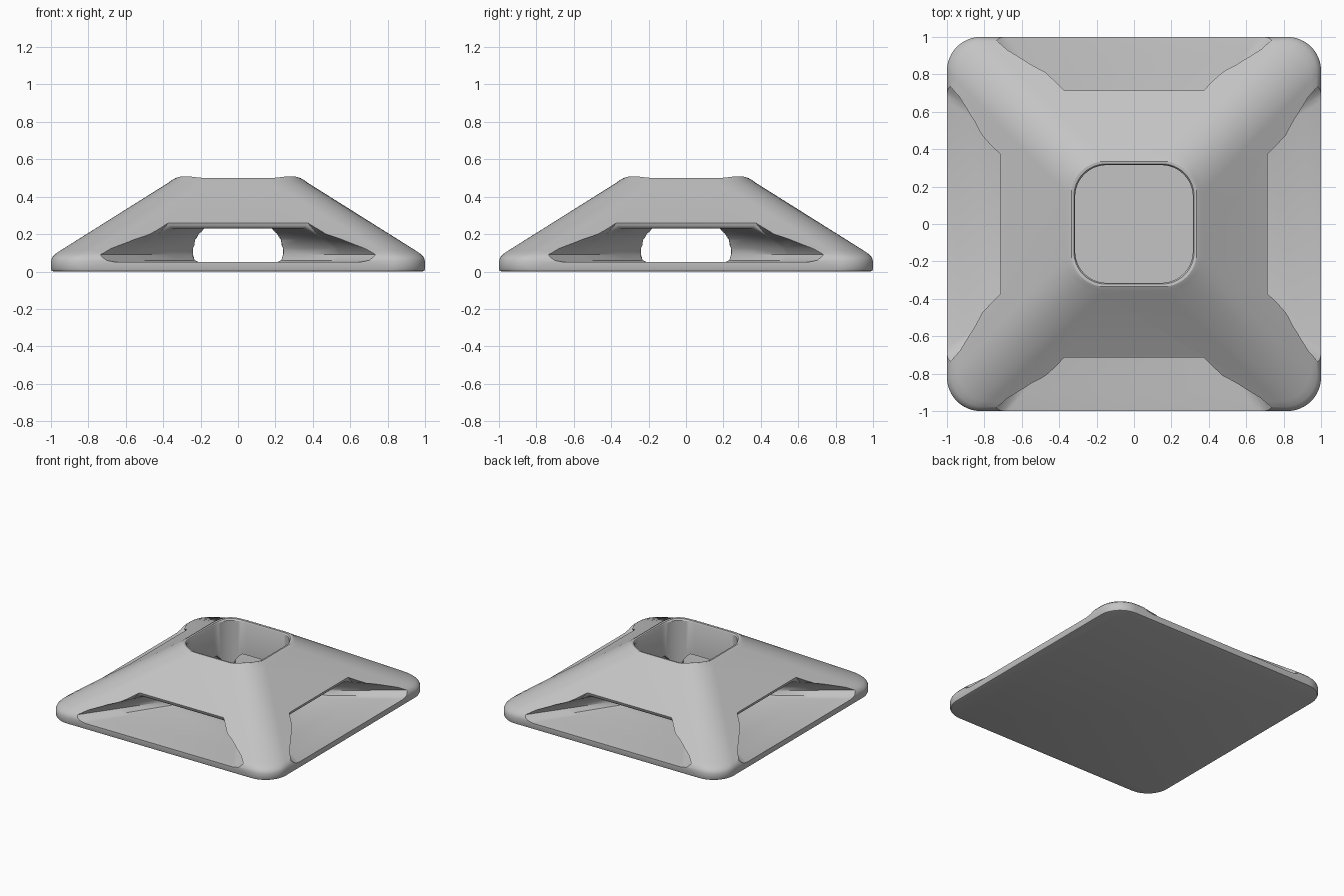
import bpy, bmesh
from math import sin, cos, pi, radians
from mathutils import Matrix

cube = bpy.data.objects.get("Cube")
if cube:
    bpy.data.objects.remove(cube, do_unlink=True)

grey = bpy.data.materials.new("plain grey")
grey.use_nodes = True
colour = (0.55, 0.55, 0.55, 1)
grey.diffuse_color = colour
grey.node_tree.nodes["Principled BSDF"].inputs["Base Color"].default_value = colour


def rounded_square(half, radius, z, dip=0.0, steps=12):
    """Points round a square with round corners; dip lowers the middle of each side."""
    points = []
    c = half - radius
    for k in range(4):
        sx, sy = [(1, 1), (-1, 1), (-1, -1), (1, -1)][k]
        for i in range(steps + 1):
            a = (k + i / steps) * pi / 2
            low = dip * abs(cos(2 * a)) ** 2
            points.append((sx * c + radius * cos(a), sy * c + radius * sin(a), z - low))
    return points


def loft(name, rings):
    """Skin a list of equal rings and cap both ends."""
    bm = bmesh.new()
    rows = [[bm.verts.new(p) for p in ring] for ring in rings]
    for a, b in zip(rows, rows[1:]):
        for i in range(len(a)):
            j = (i + 1) % len(a)
            bm.faces.new((a[i], a[j], b[j], b[i]))
    bm.faces.new(rows[0])
    bm.faces.new(rows[-1])
    bmesh.ops.recalc_face_normals(bm, faces=bm.faces)
    mesh = bpy.data.meshes.new(name)
    bm.to_mesh(mesh)
    bm.free()
    obj = bpy.data.objects.new(name, mesh)
    bpy.context.collection.objects.link(obj)
    return obj


# Sloped body with a rounded rim and the square well in its middle
body = loft("hollow_pyramid_base", [
    rounded_square(0.985, 0.17, 0),
    rounded_square(0.996, 0.18, 0.004),
    rounded_square(1.0, 0.18, 0.014),
    rounded_square(1.0, 0.18, 0.055),
    rounded_square(0.994, 0.18, 0.075),
    rounded_square(0.978, 0.18, 0.093),
    rounded_square(0.95, 0.18, 0.112),
    rounded_square(0.37, 0.2, 0.482, 0.006),
    rounded_square(0.352, 0.19, 0.499, 0.009),
    rounded_square(0.335, 0.18, 0.509, 0.01),
    rounded_square(0.321, 0.17, 0.507, 0.01),
    rounded_square(0.315, 0.17, 0.495, 0.01),
    rounded_square(0.315, 0.17, 0.05),
])
body.data.materials.append(grey)


# Flared side opening: half widths at matching heights, mirrored across x
def scoop_section(y, top):
    t = (y - 0.31) / 0.79
    inner = [0.215, 0.245, 0.26, 0.258, 0.24, 0.215, 0.18]
    outer = [0.72, 0.77, 0.82, 0.79, 0.70, 0.62, 0.54]
    heights = [0.0505, 0.06, 0.09, 0.125, 0.17, 0.20, top]
    side = [(a + (b - a) * t, y, z) for a, b, z in zip(inner, outer, heights)]
    return side + [(-x, y, z) for x, y, z in reversed(side)]


sections = [(0.2, 0.23), (0.45, 0.23), (0.69, 0.23), (0.702, 0.234),
            (0.71, 0.245), (0.715, 0.27), (0.9, 0.27), (1.1, 0.27)]
for k in range(4):
    cutter = loft("scoop_cutter", [scoop_section(y, top) for y, top in sections])
    cutter.data.transform(Matrix.Rotation(k * pi / 2, 4, 'Z'))
    cutter.hide_render = True
    bpy.context.view_layer.objects.active = body
    cut = body.modifiers.new("scoop", 'BOOLEAN')
    cut.operation = 'DIFFERENCE'
    cut.solver = 'EXACT'
    cut.object = cutter
    bpy.ops.object.modifier_apply(modifier=cut.name)
    bpy.data.objects.remove(cutter, do_unlink=True)

# Smooth the curved walls and keep the cut edges crisp
for obj in bpy.context.selected_objects:
    obj.select_set(False)
body.select_set(True)
bpy.context.view_layer.objects.active = body
bpy.ops.object.shade_smooth_by_angle(angle=radians(32))
